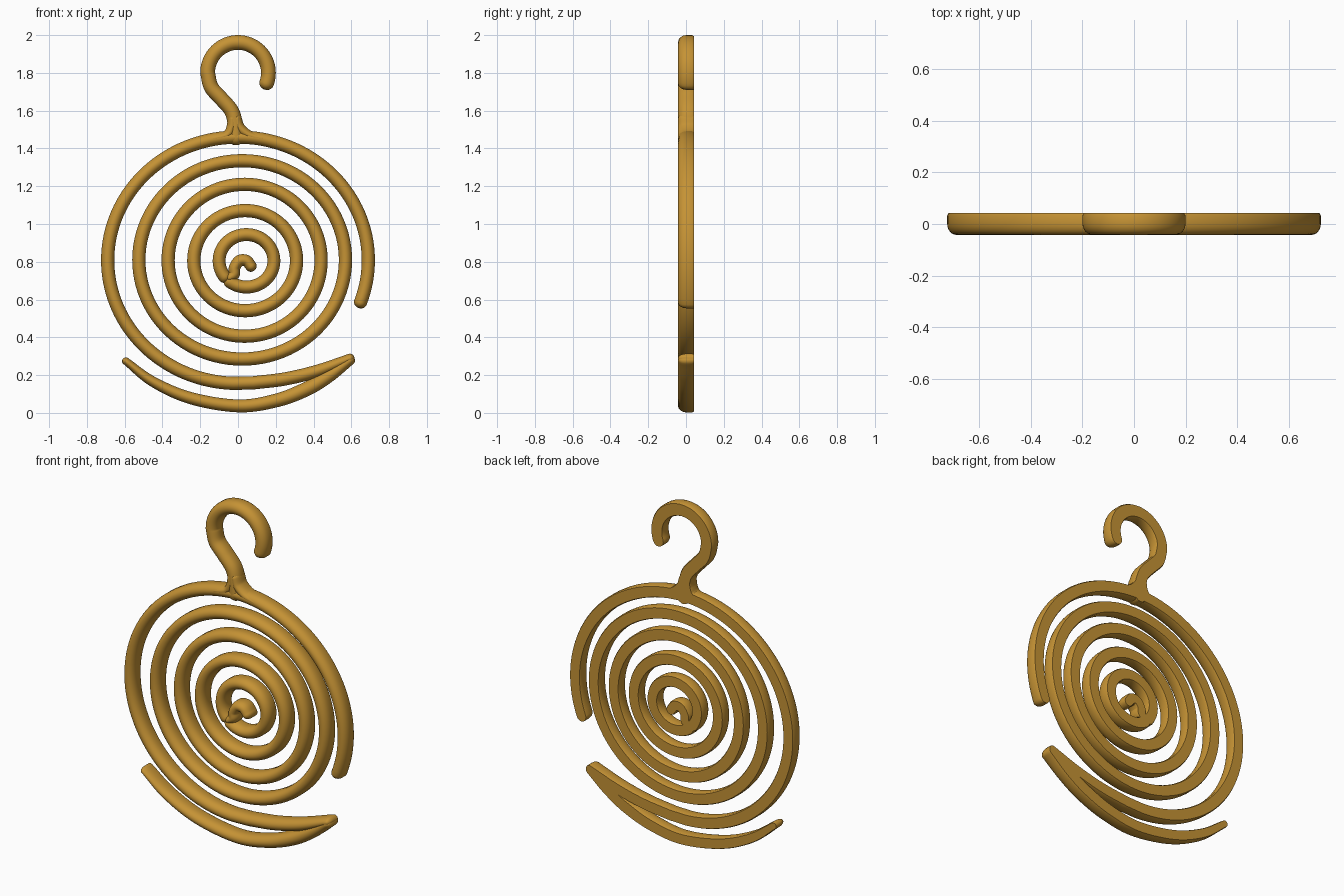
import bpy, bmesh, math
from mathutils import Vector

if "Cube" in bpy.data.objects:
    bpy.data.objects.remove(bpy.data.objects["Cube"])

brass = bpy.data.materials.new("ochre")
brass.diffuse_color = (0.56, 0.29, 0.035, 1)
brass.use_nodes = True
brass.node_tree.nodes["Principled BSDF"].inputs["Base Color"].default_value = brass.diffuse_color

BACK, HALF = 0.042, 0.042
# D-shaped section: flat back, rounded front, as (side, depth)
SECTION = [(-0.86, BACK), (-1, BACK - 0.010)]
SECTION += [(-math.cos(math.pi * i / 12), 0.002 - 0.044 * math.sin(math.pi * i / 12)) for i in range(13)]
SECTION += [(1, BACK - 0.010), (0.86, BACK)]


def smooth_path(pts, steps=10):
    """Catmull-Rom through (x, z, width) points."""
    p = [Vector(q) for q in pts]
    p = [2 * p[0] - p[1]] + p + [2 * p[-1] - p[-2]]
    out = []
    for i in range(1, len(p) - 2):
        a, b, c, d = p[i - 1:i + 3]
        for s in range(steps):
            t = s / steps
            out.append(0.5 * (2 * b + (c - a) * t + (2 * a - 5 * b + 4 * c - d) * t * t
                              + (3 * b - a - 3 * c + d) * t ** 3))
    out.append(p[-2])
    return out


def ellipse(cx, cz, rx, rz, w, a0=0, a1=360, n=96, closed=False):
    m = n if closed else n + 1
    return [Vector((cx + rx * math.cos(math.radians(a0 + (a1 - a0) * i / n)),
                    cz + rz * math.sin(math.radians(a0 + (a1 - a0) * i / n)), w)) for i in range(m)]


def sweep(name, path, closed=False):
    """Sweep the D section along a path in the xz plane, with rounded ends."""
    n = len(path)
    rows = []
    for i, p in enumerate(path):
        a = path[(i - 1) % n] if closed else path[max(i - 1, 0)]
        b = path[(i + 1) % n] if closed else path[min(i + 1, n - 1)]
        t = Vector((b.x - a.x, b.y - a.y)).normalized()
        rows.append((Vector((p.x, p.y)), t, p.z / 2, 1.0))
    if not closed:
        def cap(row, sign):
            p, t, h, _ = row
            return [(p + t * sign * h * 0.9 * math.sin(k), t, h * math.cos(k), 0.45 + 0.55 * math.cos(k))
                    for k in (0.35, 0.7, 1.0, 1.25, 1.42)]
        rows = cap(rows[0], -1)[::-1] + rows + cap(rows[-1], 1)
    bm = bmesh.new()
    rings = []
    for p, t, h, d in rows:
        rings.append([bm.verts.new((p.x - t.y * u * h, BACK + (y - BACK) * d, p.y + t.x * u * h))
                      for u, y in SECTION])
    m = len(SECTION)
    for i in range(len(rings) if closed else len(rings) - 1):
        r, s = rings[i], rings[(i + 1) % len(rings)]
        for j in range(m):
            k = (j + 1) % m
            bm.faces.new((r[j], r[k], s[k], s[j]))
    if not closed:
        bm.faces.new(rings[0])
        bm.faces.new(rings[-1])
    bmesh.ops.recalc_face_normals(bm, faces=bm.faces)
    me = bpy.data.meshes.new(name)
    bm.to_mesh(me)
    bm.free()
    me.materials.append(brass)
    ob = bpy.data.objects.new(name, me)
    bpy.context.collection.objects.link(ob)
    bpy.ops.object.select_all(action='DESELECT')
    ob.select_set(True)
    bpy.context.view_layer.objects.active = ob
    bpy.ops.object.shade_smooth_by_angle(angle=math.radians(40))
    return ob


# closed inner rings
for i, (cx, cz, rx, rz) in enumerate([(0.022, 0.81, 0.547, 0.525),
                                      (0.035, 0.808, 0.405, 0.402),
                                      (0.038, 0.806, 0.272, 0.265)]):
    sweep(f"inner_ring_{i + 1}", ellipse(cx, cz, rx, rz, 0.07, closed=True), closed=True)

# innermost ring and central curl
sweep("centre_ring", ellipse(0.045, 0.805, 0.145, 0.139, 0.068, -128, 218, 72))
sweep("centre_curl", smooth_path([(-0.045, 0.715, 0.05), (-0.02, 0.735, 0.06), (-0.018, 0.77, 0.06),
                                  (0.008, 0.805, 0.062), (0.045, 0.805, 0.062), (0.07, 0.775, 0.06)]))

# outer ring, open at lower right, running into the tail
outer = ellipse(0, 0.808, 0.69, 0.652, 0.07, -20, 268, 110)
outer += smooth_path([(0.08, 0.159, 0.07), (0.25, 0.18, 0.07), (0.42, 0.222, 0.066), (0.595, 0.29, 0.048)])
sweep("outer_ring", outer)

# lower crescent
sweep("lower_arc", smooth_path([(-0.595, 0.275, 0.04), (-0.45, 0.165, 0.055), (-0.25, 0.078, 0.064),
                                (0, 0.037, 0.068), (0.2, 0.065, 0.072), (0.36, 0.125, 0.076),
                                (0.48, 0.195, 0.07), (0.595, 0.28, 0.052)]))

# hanging hook with S-shaped stem
hook = smooth_path([(-0.01, 1.455, 0.085), (-0.015, 1.53, 0.08), (-0.035, 1.6, 0.078), (-0.09, 1.665, 0.078),
                    (-0.142, 1.725, 0.078), (-0.161, 1.8, 0.078)])[:-1]
hook += ellipse(0, 1.8, 0.161, 0.161, 0.078, 180, -20, 48)
sweep("hook", hook)

# flared feet joining the hook to the ring
for side, label in ((-1, "left"), (1, "right")):
    sweep(f"hook_foot_{label}", smooth_path([(-0.018 + side * 0.012, 1.56, 0.05), (-0.012 + side * 0.022, 1.51, 0.055),
                                             (side * 0.06, 1.47, 0.05), (side * 0.13, 1.452, 0.045)]))
